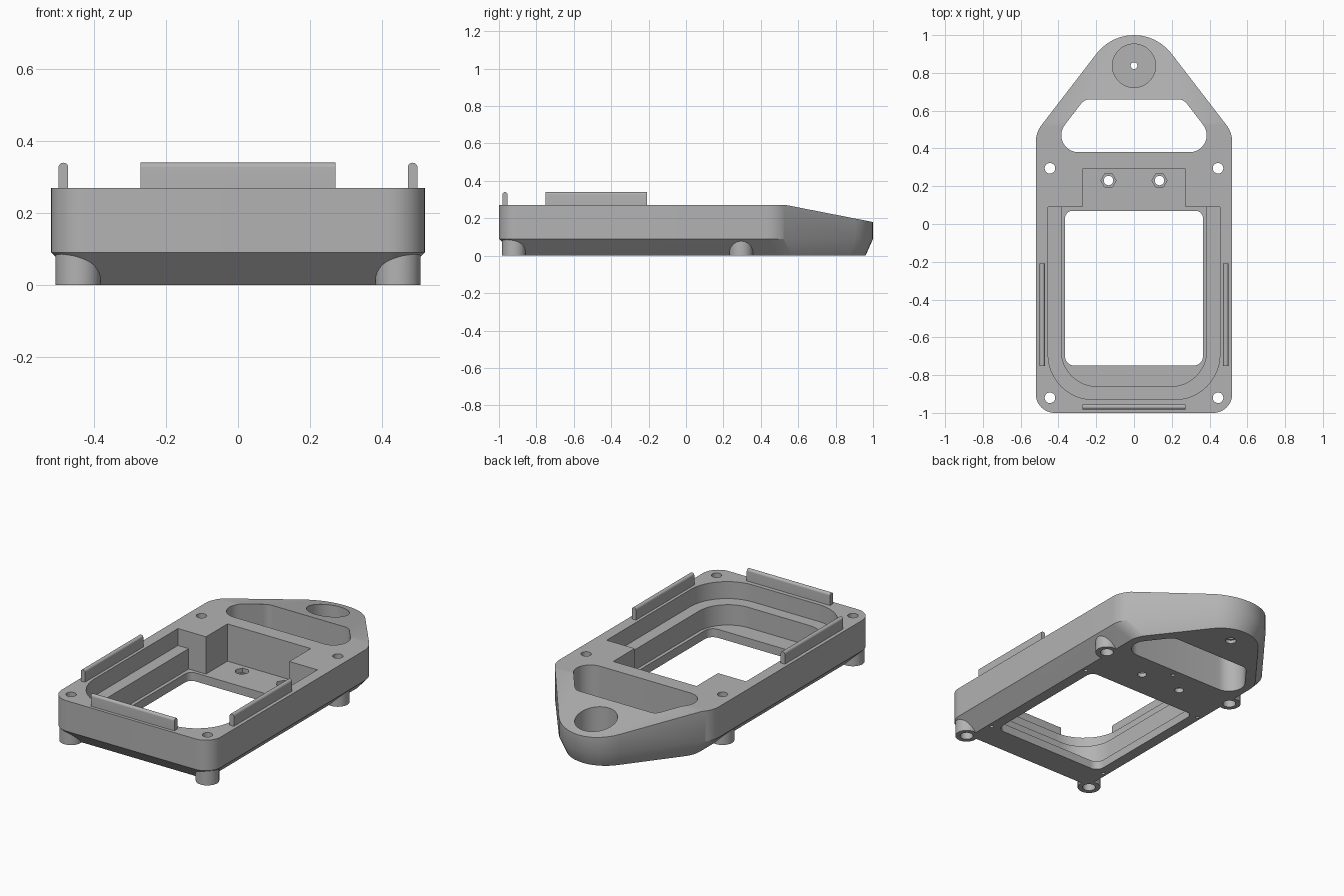
import bpy, bmesh, math
from mathutils import Vector, Matrix

if "Cube" in bpy.data.objects:
    bpy.data.objects.remove(bpy.data.objects["Cube"], do_unlink=True)

grey = bpy.data.materials.new("plain grey")
grey.use_nodes = True
colour = (0.45, 0.45, 0.45, 1)
grey.diffuse_color = colour
grey.node_tree.nodes["Principled BSDF"].inputs["Base Color"].default_value = colour


def rounded(corners, steps=12):
    """Outline with an arc of the given radius at each (x, y, radius) corner."""
    pts = []
    for i, (x, y, r) in enumerate(corners):
        p = Vector((x, y))
        if r == 0:
            pts.append(p)
            continue
        a = (Vector(corners[i - 1][:2]) - p).normalized()
        b = (Vector(corners[(i + 1) % len(corners)][:2]) - p).normalized()
        half = a.angle(b) / 2
        centre = p + (a + b).normalized() * (r / math.sin(half))
        start = p + a * (r / math.tan(half)) - centre
        end = p + b * (r / math.tan(half)) - centre
        turn = start.angle_signed(end)
        for k in range(steps + 1):
            t = -turn * k / steps
            pts.append(centre + Matrix.Rotation(t, 2) @ start)
    return pts


def mirrored(half):
    """Complete a half outline given on the +x side, front to back."""
    return half + [(-x, y, r) for x, y, r in reversed(half) if x > 0]


def loft(name, layers):
    """Solid through (outline, z) layers with equal point counts."""
    bm = bmesh.new()
    rings = [[bm.verts.new((p.x, p.y, z)) for p in outline] for outline, z in layers]
    bm.faces.new(rings[0][::-1])
    bm.faces.new(rings[-1])
    for low, high in zip(rings, rings[1:]):
        for i in range(len(low)):
            j = (i + 1) % len(low)
            bm.faces.new((low[i], low[j], high[j], high[i]))
    bmesh.ops.recalc_face_normals(bm, faces=bm.faces)
    return finish(name, bm)


def finish(name, bm):
    mesh = bpy.data.meshes.new(name)
    bm.to_mesh(mesh)
    bm.free()
    mesh.materials.append(grey)
    obj = bpy.data.objects.new(name, mesh)
    bpy.context.collection.objects.link(obj)
    return obj


def prism(outline, z0, z1, name="cutter"):
    return loft(name, [(outline, z0), (outline, z1)])


def rod(x, y, r, z0, z1, sides=32):
    ring = [Vector((x + r * math.cos(k * math.tau / sides),
                    y + r * math.sin(k * math.tau / sides))) for k in range(sides)]
    return prism(ring, z0, z1)


def combine(tool, operation="DIFFERENCE"):
    mod = body.modifiers.new("cut", "BOOLEAN")
    mod.operation, mod.solver, mod.object = operation, "EXACT", tool
    bpy.context.view_layer.objects.active = body
    bpy.ops.object.modifier_apply(modifier=mod.name)
    bpy.data.objects.remove(tool, do_unlink=True)


# Main housing: straight walls above, sloping inwards to a smaller base
top = rounded(mirrored([(0.52, -1, 0.1), (0.52, 0.484, 0.15), (0, 1.16, 0.25)]))
base = rounded(mirrored([(0.43, -0.91, 0.03), (0.43, 0.535, 0.15), (0, 1.094, 0.21)]))
body = loft("housing", [(base, 0), (top, 0.09), (top, 0.27)])

# Sloping top of the nose
bm = bmesh.new()
bm.from_mesh(body.data)
cut = bmesh.ops.bisect_plane(bm, geom=bm.verts[:] + bm.edges[:] + bm.faces[:],
                             plane_co=(0, 0.54, 0.27), plane_no=(0, 0.09, 0.46),
                             clear_outer=True)
rim = [e for e in bm.edges if e.is_boundary]
bmesh.ops.contextual_create(bm, geom=rim)
bmesh.ops.recalc_face_normals(bm, faces=bm.faces)
bm.to_mesh(body.data)
bm.free()

# Feet under the four screw holes
screws = [(s * 0.445, y) for s in (-1, 1) for y in (-0.92, 0.295)]
for x, y in screws:
    combine(rod(x, y, 0.063, 0, 0.15), "UNION")

# Stepped recess, rear bay and open window
floor, ledge, above = 0.05, 0.17, 0.4
combine(prism(rounded(mirrored([(0.455, -0.93, 0.24), (0.455, 0.09, 0)])), ledge, above))
combine(prism(rounded(mirrored([(0.385, -0.86, 0.19), (0.385, 0.09, 0)])), floor, above))
combine(prism(rounded(mirrored([(0.272, 0, 0), (0.272, 0.29, 0)])), floor, above))
combine(prism(rounded(mirrored([(0.365, -0.75, 0.05), (0.365, 0.07, 0.04)])), -0.1, 0.2))

# Handle opening and round blind pocket in the nose
combine(prism(rounded(mirrored([(0.478, 0.38, 0.09), (0.262, 0.66, 0.06)])), -0.1, above))
combine(rod(0, 0.838, 0.115, 0.04, above, 48))
combine(rod(0, 0.838, 0.018, -0.1, 0.1))
combine(rod(0, 0.838, 0.03, -0.1, 0.02))

# Screw holes, nut pockets and small blind holes in the base
for x, y in screws:
    combine(rod(x, y, 0.028, -0.1, above))
    combine(rod(x, y, 0.036, -0.1, 0.06))
for s in (-1, 1):
    combine(rod(s * 0.135, 0.23, 0.04, 0.025, 0.1, 6))
    combine(rod(s * 0.135, 0.23, 0.025, -0.1, 0.1))
for x, y in [(-0.405, 0.065), (0.405, 0.065), (-0.405, -0.75), (0.405, -0.75), (0, 0.337)]:
    combine(rod(x, y, 0.011, -0.1, 0.03, 16))

# Upright locating rails with rounded tops
w = 0.0135
section = rounded([(-w, 0.26, 0), (w, 0.26, 0), (w, 0.34, w * 0.98), (-w, 0.34, w * 0.98)], 8)
upright = Matrix.Rotation(math.pi / 2, 4, "X")
rails = []
for name, x, y, turn in [("left_rail", 0.486, -0.48, 0), ("right_rail", -0.486, -0.48, 0),
                         ("front_rail", 0, -0.968, math.pi / 2)]:
    rail = prism(section, -0.272, 0.272, name)
    rail.data.transform(Matrix.Translation((x, y, 0)) @ Matrix.Rotation(turn, 4, "Z") @ upright)
    rails.append(rail)

# Smooth curved walls, keep edges crisp
for obj in [body] + rails:
    bpy.ops.object.select_all(action="DESELECT")
    obj.select_set(True)
    bpy.context.view_layer.objects.active = obj
    bpy.ops.object.shade_smooth_by_angle(angle=math.radians(25))
